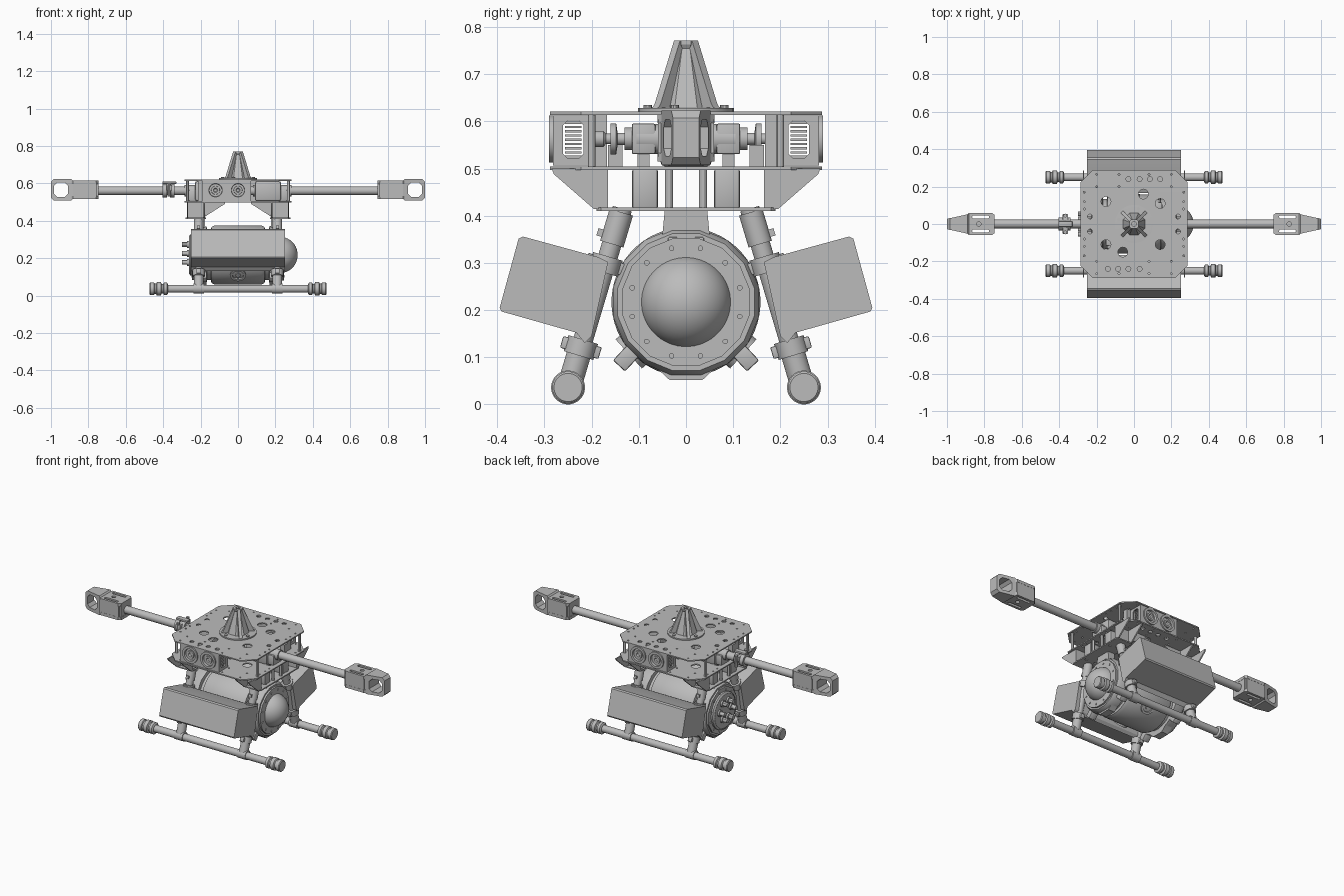
import bpy, bmesh, math
from mathutils import Vector, Matrix

if "Cube" in bpy.data.objects:
    bpy.data.objects.remove(bpy.data.objects["Cube"])

grey = bpy.data.materials.new("mid_grey")
grey.use_nodes = True
grey.diffuse_color = (0.5, 0.5, 0.5, 1)
grey.node_tree.nodes["Principled BSDF"].inputs["Base Color"].default_value = (0.5, 0.5, 0.5, 1)
parts = []


def add(name, bm, matrix=Matrix()):
    bm.transform(matrix)
    bmesh.ops.remove_doubles(bm, verts=bm.verts, dist=1e-5)
    bmesh.ops.recalc_face_normals(bm, faces=bm.faces)
    mesh = bpy.data.meshes.new(name)
    bm.to_mesh(mesh)
    bm.free()
    mesh.materials.append(grey)
    ob = bpy.data.objects.new(name, mesh)
    bpy.context.collection.objects.link(ob)
    parts.append(ob)
    return ob


def box(name, center, size, tilt=0, bevel=0):
    bm = bmesh.new()
    bmesh.ops.create_cube(bm, size=1)
    bm.transform(Matrix.Diagonal((*size, 1)))
    if bevel:
        bmesh.ops.bevel(bm, geom=bm.edges[:], offset=bevel, segments=2, affect='EDGES', profile=0.5)
    return add(name, bm, Matrix.Translation(center) @ Matrix.Rotation(tilt, 4, 'X'))


def lathe(name, profile, origin, axis, seg=32):
    """Spin (radius, distance) points about an axis."""
    bm = bmesh.new()
    rings = [[bm.verts.new((r * math.cos(a), r * math.sin(a), h))
              for a in [math.tau * (i + 0.5) / seg for i in range(seg)]] for r, h in profile]
    for a, b in zip(rings, rings[1:]):
        for i in range(seg):
            j = (i + 1) % seg
            bm.faces.new((a[i], a[j], b[j], b[i]))
    for ring, p in ((rings[0], profile[0]), (rings[-1], profile[-1])):
        if p[0] > 0:
            bm.faces.new(ring)
    rot = Vector(axis).to_track_quat('Z', 'Y').to_matrix().to_4x4()
    return add(name, bm, Matrix.Translation(origin) @ rot)


def rod(name, a, b, r, r2=None, seg=24):
    d = Vector(b) - Vector(a)
    return lathe(name, [(r, 0), (r if r2 is None else r2, d.length)], a, d, seg)


def rect(u0, v0, u1, v1, c=0):
    if not c:
        return [(u0, v0), (u1, v0), (u1, v1), (u0, v1)]
    return [(u0 + c, v0), (u1 - c, v0), (u1, v0 + c), (u1, v1 - c),
            (u1 - c, v1), (u0 + c, v1), (u0, v1 - c), (u0, v0 + c)]


def disc(u, v, r, n=20):
    return [(u + r * math.cos(math.tau * i / n), v + r * math.sin(math.tau * i / n)) for i in range(n)]


AXES = {'Z': Matrix(), 'X': Matrix(((0, 0, 1, 0), (1, 0, 0, 0), (0, 1, 0, 0), (0, 0, 0, 1))),
        'Y': Matrix(((1, 0, 0, 0), (0, 0, -1, 0), (0, 1, 0, 0), (0, 0, 0, 1)))}


def plate(name, outline, holes, axis, at, thick, bevel=0):
    """Extrude an outline with holes along an axis."""
    cu = bpy.data.curves.new(name, 'CURVE')
    cu.dimensions, cu.fill_mode, cu.extrude = '2D', 'BOTH', thick / 2
    for loop in [outline] + holes:
        sp = cu.splines.new('POLY')
        sp.points.add(len(loop) - 1)
        for p, (u, v) in zip(sp.points, loop):
            p.co = (u, v, 0, 1)
        sp.use_cyclic_u = True
    tmp = bpy.data.objects.new(name, cu)
    bpy.context.collection.objects.link(tmp)
    deps = bpy.context.evaluated_depsgraph_get()
    mesh = bpy.data.meshes.new_from_object(tmp.evaluated_get(deps))
    bm = bmesh.new()
    bm.from_mesh(mesh)
    bpy.data.objects.remove(tmp)
    bpy.data.meshes.remove(mesh)
    return add(name, bm, Matrix.Translation(Vector(at)) @ AXES[axis])


# Deck plates with lightening holes and bolt patterns
big = [(-.15, .12), (.05, .16), (.14, .11), (-.15, -.11), (-.06, -.15), (.14, -.11)]
holes = [disc(u, v, .026) for u, v in big]
for s in (1, -1):
    holes += [disc(s * x, s * .24, .013, 12) for x in (-.03, .03, .085, .14)]
    holes += [disc(s * .235, v, .013, 12) for v in (-.04, .04)]
    holes += [disc(s * .265, v, .005, 8) for v in (-.17, -.12, -.08, .08, .12, .17)]
    holes += [disc(s * u, v, .005, 8) for u in (.08, .2) for v in (-.2, -.265, .2, .265)]
deck = rect(-.285, -.288, .285, .288, .065)
plate("top_deck", deck, holes, 'Z', (0, 0, .617), .007)
plate("middle_deck", deck, holes + [disc(0, 0, .04)], 'Z', (0, 0, .501), .007)

# Mast: base ring, tapered core and four diagonal ribs
lathe("mast_base", [(.102, 0), (.102, .008), (.08, .009)], (0, 0, .62), (0, 0, 1), 40)
lathe("mast_cone", [(.064, 0), (.06, .012), (.022, .13), (.027, .138), (.027, .146), (.014, .146), (.014, .12), (0, .12)],
      (0, 0, .625), (0, 0, 1), 8)
for i in range(4):
    a = math.pi / 4 + i * math.pi / 2
    rib = plate("mast_rib", [(.02, 0), (.095, 0), (.085, .012), (.027, .146), (.02, .146)], [], 'Y', (0, 0, 0), .018)
    rib.data.transform(Matrix.Translation((0, 0, .625)) @ Matrix.Rotation(a, 4, 'Z'))
    rod("mast_bolt", (.085 * math.cos(a + .5), .085 * math.sin(a + .5), .625),
        (.085 * math.cos(a + .5), .085 * math.sin(a + .5), .635), .009, seg=10)

# Side arms with end grips
for s in (1, -1):
    rod("arm_tube", (s * .06, 0, .56), (s * .8, 0, .56), .023)
    rod("arm_sleeve", (s * .08, 0, .56), (s * .285, 0, .56), .03)
    box("arm_clamp", (s * .16, 0, .558), (.14, .11, .108), 0, .012)
    box("arm_mount_foot", (s * .24, 0, .535), (.05, .08, .06), 0, .006)
    lo, hi = sorted((s * .745, s * .895))
    body = rect(lo, -.06, hi, .06, .014)
    slots = [rect(lo + .03, v - .008, hi - .03, v + .008, .005) for v in (-.038, .038)]
    for z in (.524, .606):
        plate("grip_shell", body, slots + [disc(s * .83, 0, .012)], 'Z', (0, 0, z), .018)
    box("grip_core", (s * .82, 0, .565), (.14, .045, .075))
    for v in (-.054, .054):
        box("grip_wall", (s * .82, v, .565), (.126, .01, .078))
    for x in (.755, .885):
        box("grip_end", (s * x, 0, .565), (.018, .1, .08))
    lo, hi = sorted((s * .875, s))
    lo2, hi2 = sorted((s * .91, s * .983))
    loop = plate("grip_loop", rect(lo, .508, hi, .623, .016), [rect(lo2, .527, hi2, .604, .016)], 'Y', (0, 0, 0), .11)
    for v in loop.data.vertices:
        v.co.y *= 1 - .5 * (abs(v.co.x) - .875) / .125

# Hinged collar on the right arm
for x in (-.392, -.352):
    rod("collar_ring", (x - .012, 0, .56), (x + .012, 0, .56), .036)
box("collar_block", (-.367, 0, .575), (.03, .105, .028), 0, .004)
box("collar_tab", (-.367, 0, .603), (.075, .03, .012), 0, .003)
for y in (-.045, .045):
    rod("collar_bolt", (-.367, y, .53), (-.367, y, .6), .01, seg=10)

# Winch pods, front and back, turned half a circle from each other
for s in (1, -1):
    lo, hi = sorted((-s * .19, s * .07))
    eyes = [-s * .12, 0]
    plate("pod_face", rect(lo, .506, hi, .613), [disc(x, .563, .04, 28) for x in eyes], 'Y', (0, -s * .277, 0), .01)
    plate("pod_back", rect(lo, .506, hi, .613), [], 'Y', (0, -s * .2, 0), .01)
    for x in (lo + .005, hi - .005):
        plate("pod_side", rect(-.28, .506, -.198, .613) if s > 0 else rect(.198, .506, .28, .613),
              [rect(-s * .239 - .022, .522, -s * .239 + .022, .602, .01)], 'X', (x, 0, 0), .008)
    for i in range(9):
        box("pod_rib", (sum(eyes) / 2, -s * .239, .525 + i * .009), (.235, .036, .005))
    for x in eyes:
        lathe("pod_lens", [(.05, 0), (.05, .012), (.036, .012), (.034, 0), (.024, -.004), (.022, .006), (.012, .006), (0, -.01)],
              (x, -s * .278, .563), (0, -s, 0), 28)
        lathe("winch_shaft", [(.017, 0), (.017, .025), (.011, .03), (.011, .04), (.033, .04), (.033, .052),
                              (.013, .055), (.013, .07), (.024, .07), (.024, .095), (.032, .095), (.032, .15)],
              (x, -s * .2, .563), (0, s, 0), 24)
        box("winch_motor", (x, -s * .09, .563), (.06, .05, .065), 0, .004)
        box("motor_foot", (x, -s * .09, .517), (.05, .025, .035))
    box("deck_post", (s * .2, s * .182, .559), (.03, .03, .112))
    box("deck_post_low", (s * .2, s * .15, .525), (.03, .03, .05))
    for t in (1, -1):
        rod("deck_standoff", (s * .27, t * .2, .5), (s * .27, t * .2, .617), .008, seg=12)

# Hanging frame under the middle deck
for s in (1, -1):
    plate("frame_strip", rect(-.19, -.055, .19, .055, .01), [disc(u, v, .008, 10) for u in (-.1, .1) for v in (-.03, .03)],
          'X', (0, 0, 0), .007).data.transform(Matrix.Translation((s * .225, 0, .414)) @ Matrix.Rotation(math.pi / 2, 4, 'Y'))
    for t in (1, -1):
        gusset = [(t * .165, .5), (t * .285, .5), (t * .28, .488), (t * .195, .414), (t * .165, .414)]
        for x in (.18, .27):
            plate("frame_gusset", gusset, [], 'X', (s * x, 0, 0), .008)
        box("frame_web", (s * .225, t * .168, .457), (.09, .006, .086))
        plate("frame_brace", [(s * .18, .5), (s * .07, .5), (s * .07, .49), (s * .18, .42)], [], 'Y', (0, t * .18, 0), .008)
        box("frame_bracket", (s * .225, t * .087, .457), (.07, .055, .086), 0, .006)
        for x in (.19, .26):
            rod("frame_standoff", (s * x, t * .036, .414), (s * x, t * .036, .5), .009, seg=12)

# Pressure hull with end flanges, hangers and feet
C = (0, 0, .217)
lathe("hull_tube", [(.135, -.2), (.135, -.145), (.15, -.142), (.158, -.125), (.158, .125),
                    (.15, .142), (.135, .145), (.135, .2)], C, (1, 0, 0), 56)
for s in (1, -1):
    lathe("hull_flange", [(.135, .165), (.158, .168), (.158, .215), (.148, .235), (.138, .235), (.138, .245), (.098, .245)],
          C, (s, 0, 0), 16 if s > 0 else 12)
    plate("hull_hanger", [(-.045, .412), (.045, .412), (.05, .36), (.085, .33), (-.085, .33), (-.05, .36)], [],
          'X', (s * .2, 0, 0), .045)
    plate("hull_foot", [(-.035, .052), (.035, .052), (.06, .075), (.1, .1), (-.1, .1), (-.06, .075)], [],
          'X', (s * .19, 0, 0), .045)
    for t in (1, -1):
        box("hull_lug", (s * .19, t * .125, .1), (.045, .035, .05), t * .75, .004)
        box("hanger_lug", (s * .228, t * .028, .345), (.02, .02, .02), 0, .003)
    for i in range(12):
        a = math.tau * (i + .5) / 12
        p = Vector((s * .24, .118 * math.cos(a), C[2] + .118 * math.sin(a)))
        rod("flange_bolt", p, p + Vector((s * .009, 0, 0)), .006, seg=8)
dome = [(.097 * math.cos(i * math.pi / 20), .225 + .094 * math.sin(i * math.pi / 20)) for i in range(10)] + [(0, .319)]
lathe("camera_dome", dome, C, (1, 0, 0), 48)
lathe("end_cap", [(.11, .23), (.11, .255), (.1, .262), (0, .262)], C, (-1, 0, 0), 40)
for i in range(6):
    a = math.tau * i / 6
    p = Vector((-.26, .055 * math.cos(a), .225 + .055 * math.sin(a)))
    lathe("cable_port", [(.02, 0), (.02, .012), (.013, .012), (.013, .04), (0, .04)], p, (-1, 0, 0), 12)
for t in (1, -1):
    d = Vector((0, t * .74, -.67))
    lathe("hull_port", [(.042, 0), (.042, .014), (.03, .014), (.028, .004), (.014, .004), (.014, .014), (0, .014)],
          Vector(C) + d * .15, d, 24)

# Float blocks, legs and landing skids
for t in (1, -1):
    block = [(.165, .302), (.185, .312), (.346, .356), (.355, .351), (.395, .205), (.391, .197), (.232, .152), (.215, .13), (.2, .145)]
    plate("float_block", [(t * u, v) for u, v in block], [], 'X', (0, 0, 0), .5)
    top, foot = Vector((0, t * .135, .415)), Vector((0, t * .247, .04))
    for s in (1, -1):
        o = Vector((s * .21, 0, 0))
        at = lambda f: o + top.lerp(foot, f)
        rod("leg_tube", at(0), at(1), .021)
        rod("leg_collar", at(.02), at(.2), .026)
        for f in (.27, .74):
            rod("leg_clamp", at(f), at(f + .09), .033)
            box("clamp_lug", at(f + .045), (.025, .085, .026), t * .29, .003)
        rod("leg_socket", at(.8), at(.98), .026)
        box("leg_pin", at(.14) + Vector((0, t * .025, 0)), (.016, .025, .016), t * .29)
        rod("skid_tee", o + foot + Vector((-.028, 0, -.003)), o + foot + Vector((.028, 0, -.003)), .027)
        lathe("skid_end", [(.026, .375), (.034, .38), (.034, .396), (.025, .4), (.025, .408), (.036, .412), (.036, .434),
                           (.028, .438), (.028, .446), (.034, .449), (.034, .468), (.03, .472)],
              (0, t * .25, .036), (s, 0, 0), 28)
    rod("skid_tube", (-.4, t * .25, .036), (.4, t * .25, .036), .021)

# Smooth rounds, keep hard edges
bpy.ops.object.select_all(action='DESELECT')
for ob in parts:
    ob.select_set(True)
bpy.context.view_layer.objects.active = parts[0]
bpy.ops.object.shade_smooth_by_angle(angle=math.radians(30))
